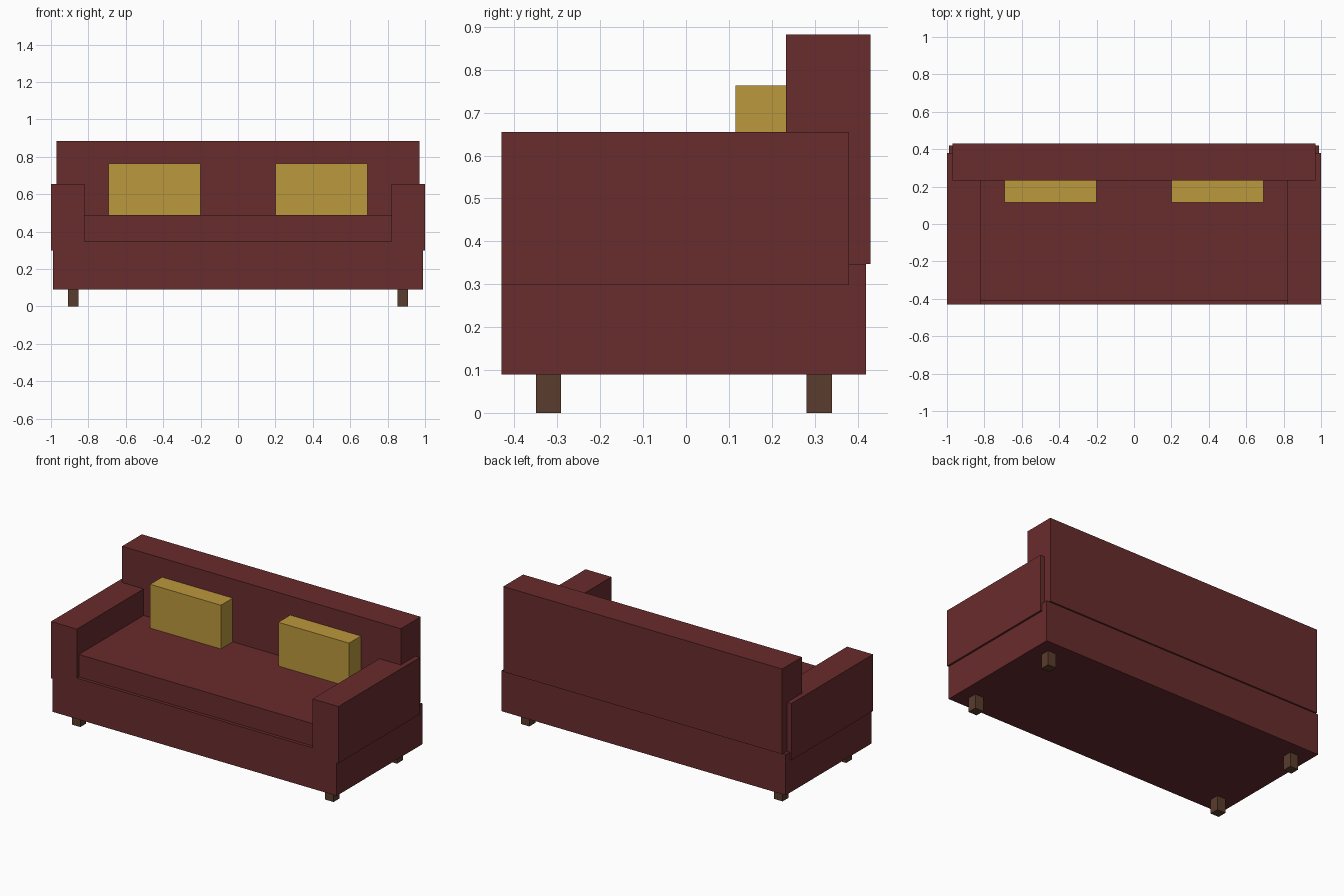
import bpy
import bmesh
from mathutils import Vector

cube = bpy.data.objects.get("Cube")
if cube:
    bpy.data.objects.remove(cube, do_unlink=True)


def make_material(name, rgb):
    mat = bpy.data.materials.new(name)
    mat.use_nodes = True
    color = (*rgb, 1.0)
    mat.diffuse_color = color
    mat.node_tree.nodes["Principled BSDF"].inputs["Base Color"].default_value = color
    return mat


red = make_material("dark red fabric", (0.141, 0.025, 0.026))
gold = make_material("gold fabric", (0.5, 0.315, 0.045))
wood = make_material("brown wood", (0.102, 0.045, 0.026))


def box(name, x, y, z, mat):
    """Box spanning the given (low, high) range on each axis."""
    low, high = (Vector(corner) for corner in zip(x, y, z))
    bm = bmesh.new()
    bmesh.ops.create_cube(bm, size=1)
    bmesh.ops.scale(bm, vec=high - low, verts=bm.verts)
    bmesh.ops.translate(bm, vec=(low + high) / 2, verts=bm.verts)
    mesh = bpy.data.meshes.new(name)
    bm.to_mesh(mesh)
    bm.free()
    mesh.materials.append(mat)
    obj = bpy.data.objects.new(name, mesh)
    bpy.context.collection.objects.link(obj)
    return obj


def pair(name, x, y, z, mat):
    """Matching boxes on the left (+x) and right (-x)."""
    box("left_" + name, x, y, z, mat)
    box("right_" + name, (-x[1], -x[0]), y, z, mat)


# Base, seat and backrest
box("base", (-0.988, 0.988), (-0.43, 0.42), (0.09, 0.347), red)
box("seat", (-0.82, 0.82), (-0.41, 0.24), (0.347, 0.488), red)
box("backrest", (-0.97, 0.97), (0.233, 0.43), (0.347, 0.883), red)

# Armrests overlap the sides of the base
pair("armrest", (0.82, 1.0), (-0.43, 0.38), (0.298, 0.655), red)

# Loose cushions
pair("cushion", (0.2, 0.692), (0.115, 0.233), (0.488, 0.763), gold)

# Legs
for place, y in (("front", (-0.35, -0.292)), ("back", (0.281, 0.34))):
    pair(place + "_leg", (0.852, 0.91), y, (0, 0.09), wood)
